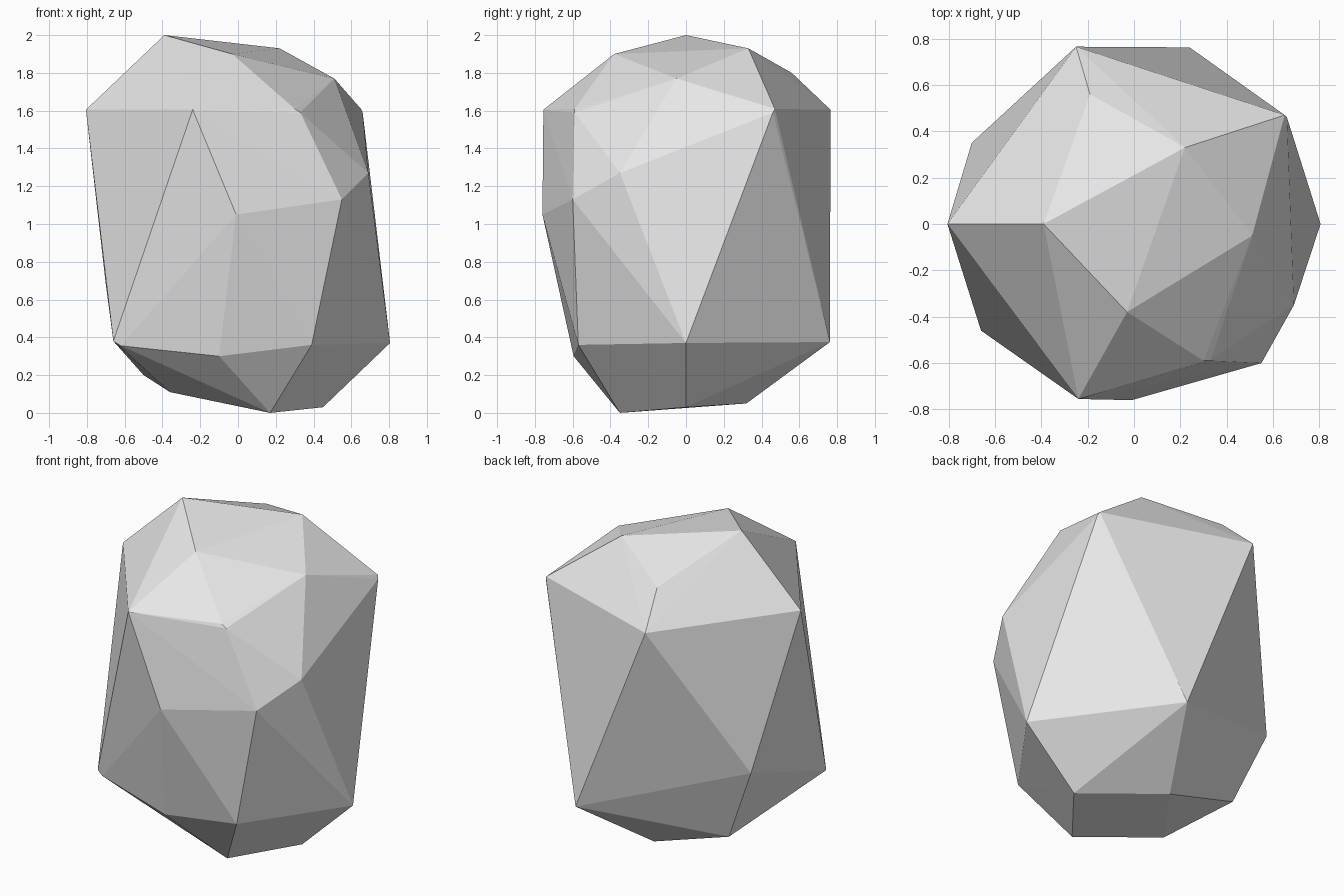
import bpy
import bmesh

# Chipped boulder: rings of corner points wrapped in a convex skin

# flattened crown
crown = [(-0.39, 0, 2.0), (-0.03, -0.38, 1.9), (0.51, -0.05, 1.77),
         (0.22, 0.33, 1.93), (-0.19, 0.56, 1.80)]
# shoulder ring
shoulder = [(-0.805, 0, 1.605), (-0.24, -0.755, 1.605), (0.30, -0.59, 1.61),
            (0.33, -0.59, 1.59), (0.65, 0.47, 1.61), (0.66, 0.46, 1.59),
            (-0.25, 0.765, 1.605), (0.24, 0.762, 1.605 - 1.23)]
# chipped corners around the waist
waist = [(-0.01, -0.76, 1.05), (0.55, -0.60, 1.13), (0.69, -0.35, 1.27),
         (-0.70, 0.35, 0.68)]
# lower ring
lower = [(0.805, 0, 0.37), (0.39, -0.57, 0.36), (-0.10, -0.595, 0.30),
         (-0.62, -0.47, 0.355), (-0.66, -0.46, 0.38)]
# underside
base = [(0.17, -0.35, 0), (0.45, 0, 0.03), (0, 0.32, 0.05),
        (-0.36, -0.165, 0.11), (-0.50, 0.285, 0.20), (-0.52, 0.04, 0.25)]

bm = bmesh.new()
for p in crown + shoulder + waist + lower + base:
    bm.verts.new(p)
hull = bmesh.ops.convex_hull(bm, input=bm.verts[:])

# remove corners that fell inside the skin
loose = [v for v in bm.verts if not v.link_faces]
bmesh.ops.delete(bm, geom=loose, context='VERTS')
bmesh.ops.recalc_face_normals(bm, faces=bm.faces[:])

mesh = bpy.data.meshes.new("boulder")
bm.to_mesh(mesh)
bm.free()

# plain grey stone, flat facets
stone = bpy.data.materials.new("grey stone")
stone.diffuse_color = (0.8, 0.8, 0.8, 1)
mesh.materials.append(stone)
boulder = bpy.data.objects.new("boulder", mesh)
bpy.context.collection.objects.link(boulder)
